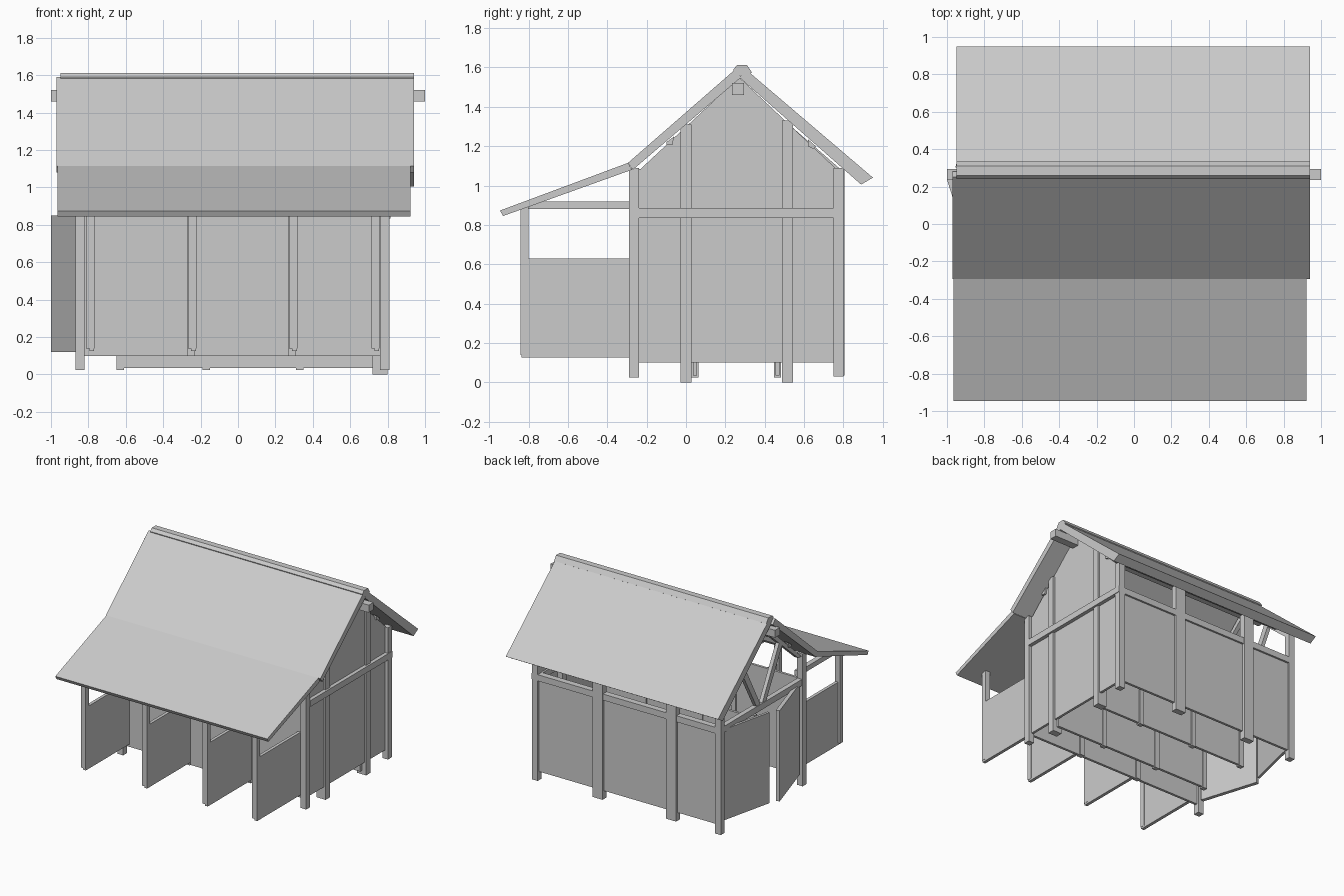
import bpy
from mathutils import Vector


def mesh(name, verts, faces):
    me = bpy.data.meshes.new(name)
    me.from_pydata(verts, [], faces)
    me.validate()
    ob = bpy.data.objects.new(name, me)
    bpy.context.collection.objects.link(ob)
    return ob


def box(name, x0, x1, y0, y1, z0, z1):
    v = [(x, y, z) for x in (x0, x1) for y in (y0, y1) for z in (z0, z1)]
    f = [(0, 1, 3, 2), (4, 6, 7, 5), (0, 4, 5, 1), (2, 3, 7, 6), (0, 2, 6, 4), (1, 5, 7, 3)]
    return mesh(name, v, f)


def prism_x(name, profile, x0, x1):
    """Extrude a counter-clockwise (y, z) profile along x."""
    n = len(profile)
    v = [(x, y, z) for x in (x0, x1) for y, z in profile]
    f = [tuple(range(n))[::-1], tuple(range(n, 2 * n))]
    f += [(i, (i + 1) % n, n + (i + 1) % n, n + i) for i in range(n)]
    return mesh(name, v, f)


def leaf(name, hinge, tip, z0, z1, t=0.02):
    """Door panel standing on the plan line from hinge to tip."""
    a, b = Vector(hinge), Vector(tip)
    d = (b - a).normalized()
    n = Vector((-d.y, d.x)) * t / 2
    pts = [a - n, b - n, b + n, a + n]
    v = [(p.x, p.y, z) for z in (z0, z1) for p in pts]
    f = [(3, 2, 1, 0), (4, 5, 6, 7)] + [(i, (i + 1) % 4, 4 + (i + 1) % 4, 4 + i) for i in range(4)]
    return mesh(name, v, f)


# Roof: front slope, back slope, lean-to and ridge cap
prism_x("front_roof", [(-0.27, 1.08), (0.28, 1.55), (0.25, 1.59), (-0.295, 1.115)], -0.97, 0.94)
prism_x("back_roof", [(0.27, 1.55), (0.89, 1.005), (0.95, 1.04), (0.31, 1.585)], -0.95, 0.94)
prism_x("lean_to_roof", [(-0.93, 0.845), (-0.275, 1.08), (-0.295, 1.115), (-0.945, 0.873)], -0.965, 0.922)
prism_x("ridge_cap", [(0.25, 1.56), (0.31, 1.56), (0.335, 1.575), (0.31, 1.612), (0.26, 1.612), (0.24, 1.59)], -0.95, 0.94)

# Ridge beam and purlins
box("ridge_beam", -1.0, 1.0, 0.235, 0.295, 1.46, 1.52)
prism_x("front_purlin", [(-0.10, 1.205), (-0.07, 1.205), (-0.06, 1.25), (-0.10, 1.22)], -0.87, 0.80)
prism_x("back_purlin", [(0.62, 1.20), (0.65, 1.185), (0.66, 1.20), (0.62, 1.235)], -0.87, 0.80)

# Right gable wall
prism_x("right_wall", [(-0.27, 0.10), (0.79, 0.10), (0.79, 1.06), (0.27, 1.55), (-0.23, 1.085), (-0.27, 1.085)], 0.765, 0.785)
box("right_beam", 0.75, 0.815, -0.24, 0.80, 0.835, 0.885)
for y, top in ((0.0, 1.31), (0.515, 1.33)):
    box("right_gable_post", 0.72, 0.80, y - 0.028, y + 0.028, 0.0, top)

# Corner posts
for x0, x1 in ((-0.87, -0.82), (0.76, 0.81)):
    box("front_corner_post", x0, x1, -0.29, -0.24, 0.025, 1.09)
    box("back_corner_post", x0, x1, 0.75, 0.80, 0.03, 1.09)

# Back wall with posts and rails, open under the eaves
box("back_wall", -0.83, 0.77, 0.765, 0.785, 0.10, 0.84)
box("back_rail", -0.83, 0.77, 0.75, 0.80, 0.835, 0.885)
for x in (0.225, -0.43):
    box("back_post", x - 0.045, x + 0.045, 0.755, 0.805, 0.035, 1.09)

# Front wall with posts
box("front_wall", -0.83, 0.77, -0.275, -0.255, 0.10, 0.88)
for x in (-0.25, 0.29):
    box("front_post", x - 0.02, x + 0.02, -0.285, -0.245, 0.10, 1.08)

# Open left gable: tie beam, rafters and diagonal braces
box("left_beam", -0.865, -0.825, -0.25, 0.78, 0.835, 0.885)
prism_x("front_rafter", [(-0.24, 1.07), (-0.20, 1.07), (0.27, 1.48), (0.27, 1.53)], -0.86, -0.825)
prism_x("back_rafter", [(0.27, 1.48), (0.76, 1.07), (0.80, 1.07), (0.27, 1.53)], -0.86, -0.825)
prism_x("front_brace", [(0.21, 0.88), (0.26, 0.88), (0.04, 1.29), (0.0, 1.26)], -0.86, -0.83)
prism_x("back_brace", [(0.28, 0.88), (0.33, 0.88), (0.54, 1.26), (0.50, 1.29)], -0.86, -0.83)

# Double doors standing ajar on the left
leaf("back_door", (-0.84, 0.75), (-0.945, 0.30), 0.12, 0.85)
leaf("front_door", (-0.84, -0.22), (-0.985, 0.24), 0.12, 0.85, 0.03)

# Two long partitions inside the open-bottomed house, with their posts
for y in (0.045, 0.465):
    box("partition", -0.65, 0.77, y - 0.01, y + 0.01, 0.035, 0.63)
    for x in (-0.63, -0.17, 0.33):
        box("partition_post", x - 0.02, x + 0.02, y - 0.018, y + 0.018, 0.025, 0.65)

# Stall dividers under the lean-to
for i, x in enumerate((-0.79, -0.245, 0.295, 0.735)):
    box("stall_post", x - 0.022, x + 0.022, -0.84, -0.80, 0.14, 0.90)
    box("stall_panel", x - 0.005, x + 0.02, -0.835, -0.28, 0.125, 0.63)
    if i < 3:
        box("stall_beam", x - 0.02, x + 0.02, -0.81, -0.28, 0.88, 0.92)
